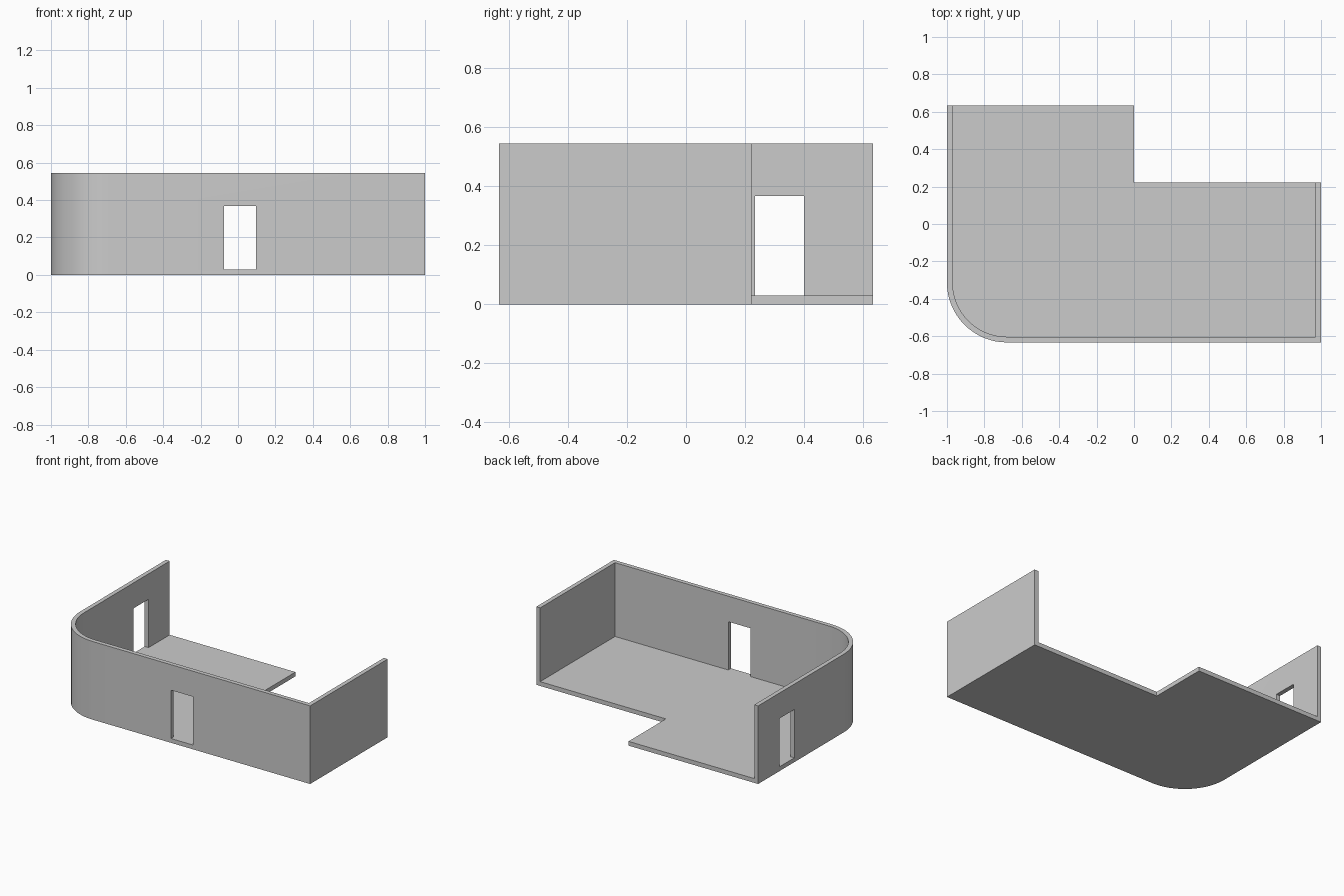
import bpy, bmesh
from math import pi, cos, sin, radians

if "Cube" in bpy.data.objects:
    bpy.data.objects.remove(bpy.data.objects["Cube"])

HEIGHT, SLAB, WALL = 0.545, 0.03, 0.03
X, Y, NOTCH_Y, RADIUS = 1.0, 0.633, 0.222, 0.32
DOOR_TOP = 0.367


def prism(name, outline, z0, z1):
    """Extrude a counter-clockwise outline from z0 to z1."""
    bm = bmesh.new()
    base = bm.faces.new([bm.verts.new((x, y, z0)) for x, y in outline])
    top = bmesh.ops.extrude_face_region(bm, geom=[base])["geom"]
    bmesh.ops.translate(bm, vec=(0, 0, z1 - z0),
                        verts=[v for v in top if isinstance(v, bmesh.types.BMVert)])
    bmesh.ops.recalc_face_normals(bm, faces=bm.faces)
    mesh = bpy.data.meshes.new(name)
    bm.to_mesh(mesh)
    bm.free()
    obj = bpy.data.objects.new(name, mesh)
    bpy.context.collection.objects.link(obj)
    return obj


def corner(radius, steps=16):
    """Rounded front-left corner, running from the left wall to the front wall."""
    cx, cy = -X + RADIUS, -Y + RADIUS
    angles = [pi + pi / 2 * i / steps for i in range(steps + 1)]
    return [(cx + radius * cos(a), cy + radius * sin(a)) for a in angles]


def rect(x0, x1, y0, y1):
    return [(x0, y0), (x1, y0), (x1, y1), (x0, y1)]


def cut(target, cutter):
    cutter.hide_render = True
    mod = target.modifiers.new(cutter.name, 'BOOLEAN')
    mod.operation, mod.solver, mod.object = 'DIFFERENCE', 'EXACT', cutter
    bpy.context.view_layer.objects.active = target
    bpy.ops.object.modifier_apply(modifier=mod.name)
    bpy.data.objects.remove(cutter)


# L-shaped floor slab and walls, as one solid block
room = prism("room_shell", corner(RADIUS) + [
    (X, -Y), (X, NOTCH_Y), (0, NOTCH_Y), (0, Y), (-X, Y)], 0, HEIGHT)

# Interior, open at the back and top
cut(room, prism("interior_cutter", corner(RADIUS - WALL) + [
    (X - WALL, -Y + WALL), (X - WALL, 1), (-X + WALL, 1)], SLAB, 1))

# Doorways in the front and left walls
cut(room, prism("front_door_cutter",
                rect(-0.074, 0.096, -Y - 0.1, -Y + 0.1), SLAB, DOOR_TOP))
cut(room, prism("left_door_cutter",
                rect(-X - 0.1, -X + 0.1, 0.234, 0.40), SLAB, DOOR_TOP))

# Smooth the curved wall only
room.select_set(True)
bpy.context.view_layer.objects.active = room
bpy.ops.object.shade_smooth_by_angle(angle=radians(30))
